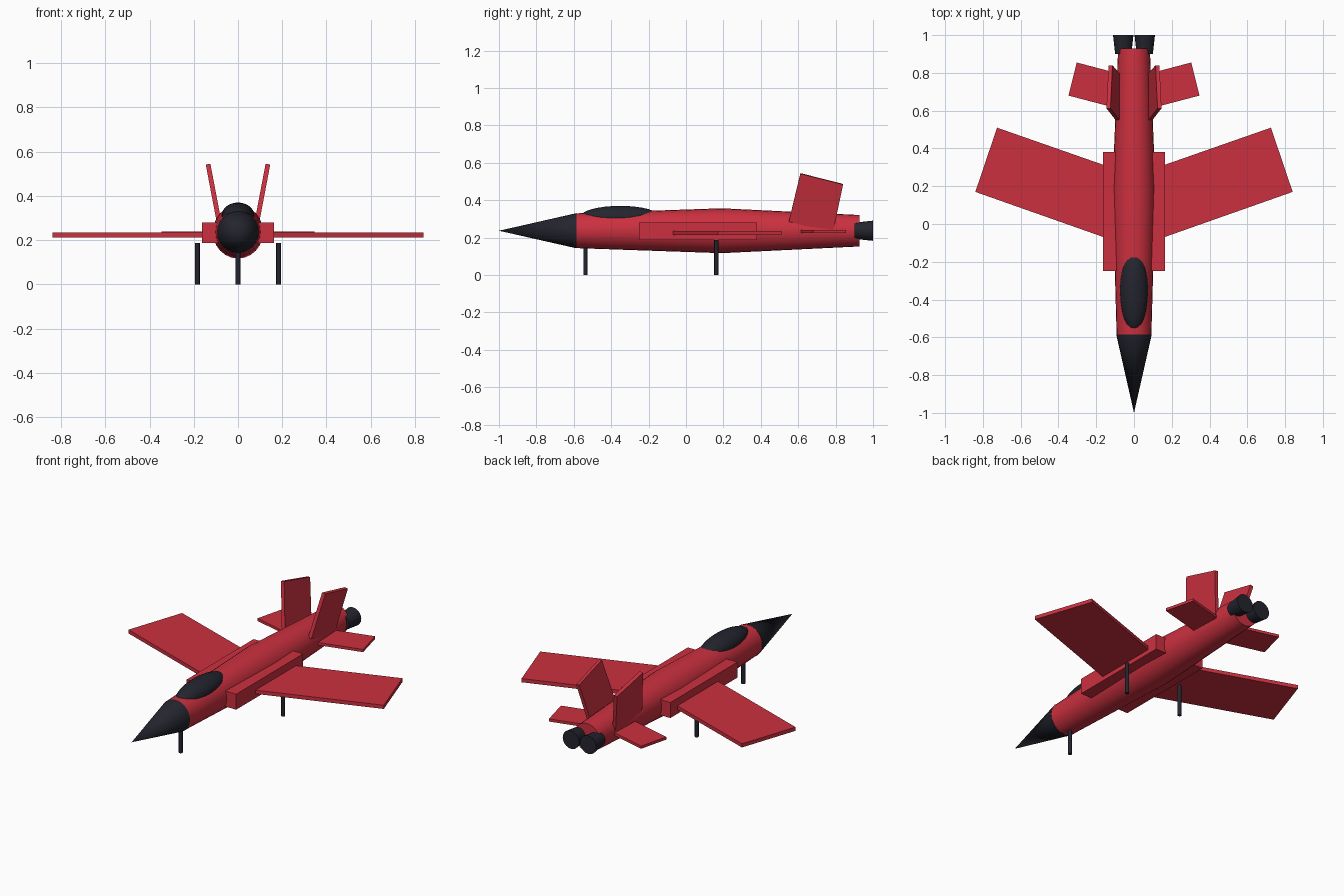
import bpy
import bmesh
import math
from mathutils import Matrix, Vector

if "Cube" in bpy.data.objects:
    bpy.data.objects.remove(bpy.data.objects["Cube"], do_unlink=True)

AXIS_Z = 0.237


def make_material(name, rgb):
    mat = bpy.data.materials.new(name)
    mat.use_nodes = True
    mat.diffuse_color = (*rgb, 1)
    mat.node_tree.nodes["Principled BSDF"].inputs["Base Color"].default_value = (*rgb, 1)
    return mat


RED = make_material("red paint", (0.6, 0.03, 0.05))
DARK = make_material("dark grey", (0.017, 0.018, 0.027))


def finish(name, bm, mat, smooth=False):
    bmesh.ops.recalc_face_normals(bm, faces=bm.faces)
    mesh = bpy.data.meshes.new(name)
    bm.to_mesh(mesh)
    bm.free()
    mesh.materials.append(mat)
    obj = bpy.data.objects.new(name, mesh)
    bpy.context.collection.objects.link(obj)
    if smooth:
        bpy.ops.object.select_all(action="DESELECT")
        obj.select_set(True)
        bpy.context.view_layer.objects.active = obj
        bpy.ops.object.shade_smooth_by_angle(angle=math.radians(35))
    return obj


def lathe(name, stations, mat, x=0, z=AXIS_Z, sides=24):
    """Capped tube along y through (y, half width, half height) stations."""
    bm = bmesh.new()
    rings = []
    for y, rx, rz in stations:
        angles = [math.tau * i / sides for i in range(sides)]
        rings.append([bm.verts.new((x + rx * math.cos(a), y, z + rz * math.sin(a))) for a in angles])
    for a, b in zip(rings, rings[1:]):
        for i in range(sides):
            j = (i + 1) % sides
            bm.faces.new((a[i], a[j], b[j], b[i]))
    bm.faces.new(rings[0])
    bm.faces.new(rings[-1])
    return finish(name, bm, mat, smooth=True)


def plate(name, corners, offset, mat):
    """Flat panel from its corner points, thickened along offset."""
    bm = bmesh.new()
    face = bm.faces.new([bm.verts.new(c) for c in corners])
    out = bmesh.ops.extrude_face_region(bm, geom=[face], use_keep_orig=True)
    moved = [v for v in out["geom"] if isinstance(v, bmesh.types.BMVert)]
    bmesh.ops.translate(bm, verts=moved, vec=Vector(offset))
    return finish(name, bm, mat)


def leg(name, x, y, top):
    bm = bmesh.new()
    bmesh.ops.create_cone(bm, cap_ends=True, segments=12, radius1=0.011, radius2=0.011,
                          depth=top, matrix=Matrix.Translation((x, y, top / 2)))
    return finish(name, bm, DARK, smooth=True)


# Fuselage: two tapered halves meeting at the widest ring
lathe("fuselage", [(-0.585, 0.092, 0.093), (0.19, 0.114, 0.12), (0.928, 0.084, 0.084)], RED)

# Nose cone
bm = bmesh.new()
bmesh.ops.create_cone(bm, cap_ends=True, segments=24, radius1=0.094, radius2=0, depth=0.415,
                      matrix=Matrix.Translation((0, -0.7925, AXIS_Z)) @ Matrix.Rotation(math.pi / 2, 4, "X"))
finish("nose_cone", bm, DARK, smooth=True)

# Canopy
bm = bmesh.new()
bmesh.ops.create_uvsphere(bm, u_segments=24, v_segments=16, radius=1,
                          matrix=Matrix.Translation((0, -0.352, 0.31)) @ Matrix.Diagonal((0.074, 0.214, 0.06, 1)))
finish("canopy", bm, DARK, smooth=True)

# Paired parts
for side, s in (("left", 1), ("right", -1)):
    # Air intake box along the body
    plate(side + "_intake",
          [(s * 0.05, -0.25, 0.188), (s * 0.163, -0.25, 0.188),
           (s * 0.163, 0.38, 0.188), (s * 0.05, 0.38, 0.188)], (0, 0, 0.092), RED)
    # Forward-raked rectangular wing and tailplane
    plate(side + "_wing",
          [(s * 0.84, 0.17, 0.213), (s * 0.725, 0.51, 0.213),
           (s * 0.01, 0.26, 0.213), (s * 0.06, -0.105, 0.213)], (0, 0, 0.022), RED)
    plate(side + "_tailplane",
          [(s * 0.347, 0.68, 0.224), (s * 0.303, 0.855, 0.224),
           (s * 0.03, 0.783, 0.224), (s * 0.05, 0.602, 0.224)], (0, 0, 0.016), RED)
    # Canted fin
    outline = [(0.55, 0.288), (0.612, 0.545), (0.84, 0.487), (0.785, 0.228)]
    plate(side + "_fin", [(s * (0.076 + (z - 0.288) * 0.19), y, z) for y, z in outline],
          (s * 0.021, 0, -0.003), RED)
    # Engine nozzle
    lathe(side + "_nozzle", [(0.9, 0.043, 0.043), (1.0, 0.054, 0.054)], DARK, x=s * 0.057, sides=20)
    # Main landing leg
    leg(side + "_main_leg", s * 0.184, 0.162, 0.187)

leg("nose_leg", 0, -0.538, 0.17)
